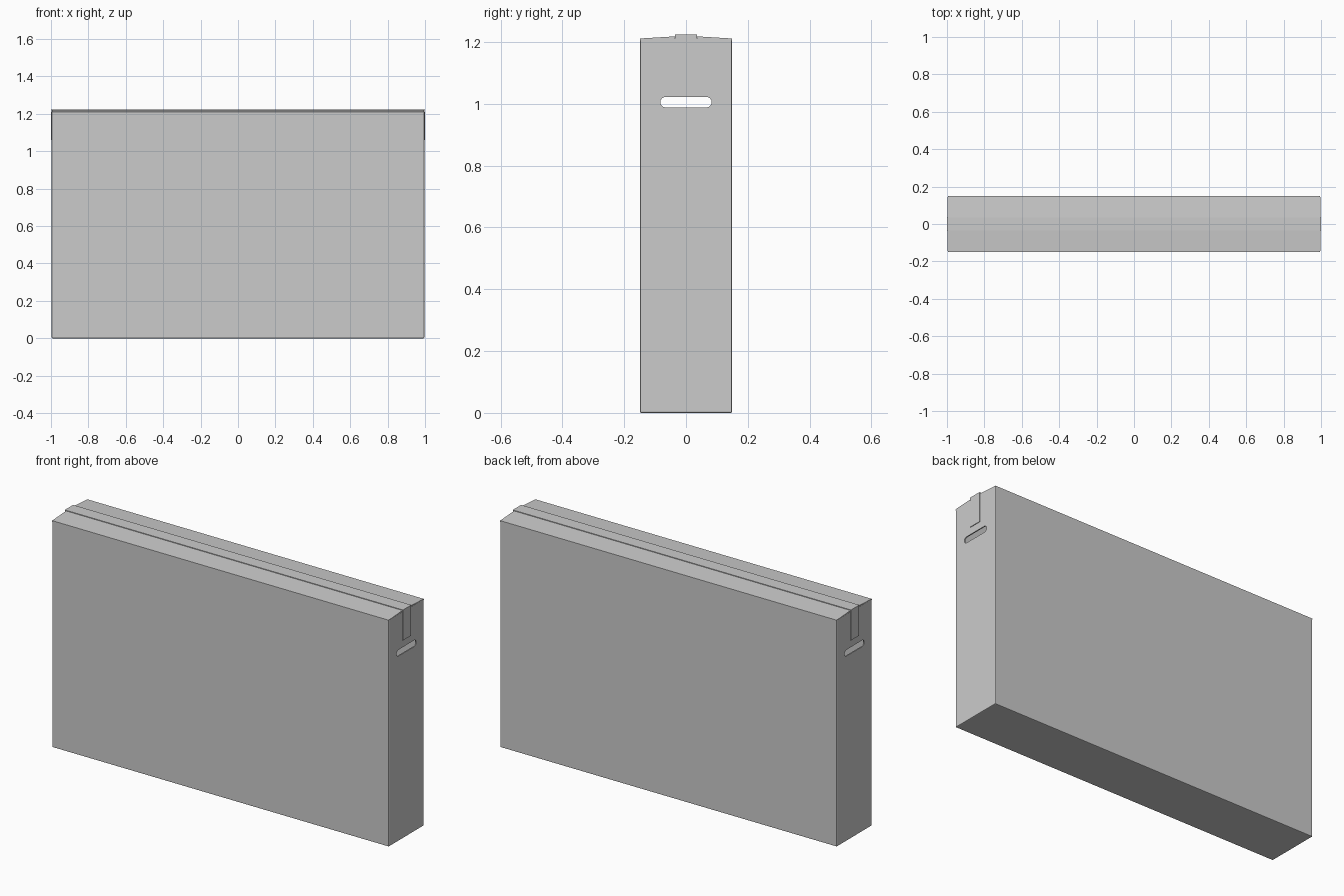
import bpy, bmesh, math

if "Cube" in bpy.data.objects:
    bpy.data.objects.remove(bpy.data.objects["Cube"])

HX, HY, H, T = 0.996, 0.149, 1.211, 0.006   # half length, half depth, height, board


def extrude_profile(name, pts, half):
    """Closed (y, z) profile extruded along x from -half to half."""
    bm = bmesh.new()
    face = bm.faces.new([bm.verts.new((-half, y, z)) for y, z in pts])
    ext = bmesh.ops.extrude_face_region(bm, geom=[face])
    verts = [v for v in ext["geom"] if isinstance(v, bmesh.types.BMVert)]
    bmesh.ops.translate(bm, verts=verts, vec=(2 * half, 0, 0))
    bmesh.ops.recalc_face_normals(bm, faces=bm.faces)
    me = bpy.data.meshes.new(name)
    bm.to_mesh(me)
    bm.free()
    ob = bpy.data.objects.new(name, me)
    bpy.context.collection.objects.link(ob)
    return ob


# carton walls and bottom: open-topped box with softened fold lines
bm = bmesh.new()
bmesh.ops.create_cube(bm, size=1)
for v in bm.verts:
    v.co = (v.co.x * 2 * HX, v.co.y * 2 * HY, (v.co.z + 0.5) * H)
top = [f for f in bm.faces if f.normal.z > 0.9]
bmesh.ops.delete(bm, geom=top, context='FACES_ONLY')
folds = [e for e in bm.edges if len(e.link_faces) == 2]
bmesh.ops.bevel(bm, geom=folds, offset=0.004, segments=2, profile=0.5, affect='EDGES')
me = bpy.data.meshes.new("carton_body")
bm.to_mesh(me)
bm.free()
body = bpy.data.objects.new("carton_body", me)
bpy.context.collection.objects.link(body)
solid = body.modifiers.new("board", 'SOLIDIFY')
solid.thickness, solid.offset = T, -1

# hand slots cut through both end walls
R, L, Z = 0.017, 0.066, 1.005
slot = []
for side, start in ((1, -90), (-1, 90)):
    for i in range(9):
        a = math.radians(start + i * 22.5)
        slot.append((side * L + R * math.cos(a), Z + R * math.sin(a)))
cutter = extrude_profile("hand_slot_cutter", slot, 1.2)
cutter.hide_render = True
cutter.hide_set(True)
cut = body.modifiers.new("hand_slots", 'BOOLEAN')
cut.object, cut.operation, cut.solver = cutter, 'DIFFERENCE', 'EXACT'

# long top flaps, rising slightly to the middle seam
for s, side in ((-1, "front"), (1, "back")):
    extrude_profile(side + "_top_flap", [
        (s * HY, H - T), (s * HY, H), (s * 0.001, H + 0.009),
        (s * 0.001, H + 0.009 - T)], HX - 0.001)

# short end flaps folded beneath the long ones
for s, side in ((-1, "left"), (1, "right")):
    flap = extrude_profile(side + "_end_flap", [
        (-0.135, H - 2 * T), (0.135, H - 2 * T), (0.135, H - T), (-0.135, H - T)], 0.075)
    flap.location.x = s * (HX - T - 0.075)

# packing tape: over the seam and down each end
W, TOP, DROP = 0.035, H + 0.0125, 1.06
path = [(-1, DROP), (-1, TOP), (1, TOP), (1, DROP)]
bm = bmesh.new()
rows = [[bm.verts.new((x, y, z)) for y in (-W, W)] for x, z in path]
for a, b in zip(rows, rows[1:]):
    bm.faces.new((a[0], a[1], b[1], b[0]))
bmesh.ops.recalc_face_normals(bm, faces=bm.faces)
bm.normal_update()
bm.faces.ensure_lookup_table()
if bm.faces[1].normal.z < 0:
    bmesh.ops.reverse_faces(bm, faces=bm.faces)
me = bpy.data.meshes.new("sealing_tape")
bm.to_mesh(me)
bm.free()
tape = bpy.data.objects.new("sealing_tape", me)
bpy.context.collection.objects.link(tape)
film = tape.modifiers.new("film", 'SOLIDIFY')
film.thickness, film.offset, film.use_even_offset = 0.0035, -1, True
